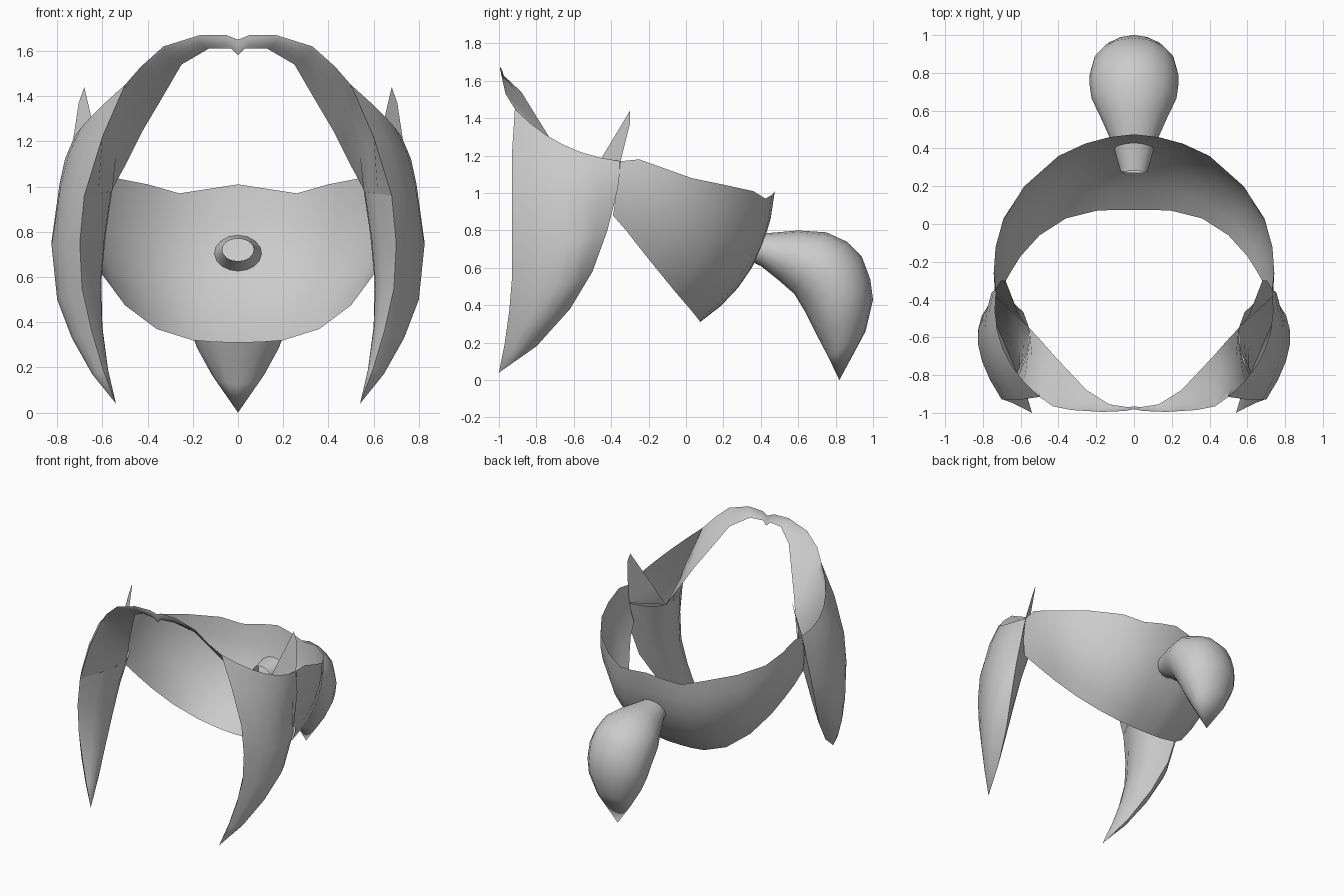
import bpy, bmesh, math
from mathutils import Vector as V

if "Cube" in bpy.data.objects:
    bpy.data.objects.remove(bpy.data.objects["Cube"])


def through(a, m, b, t):
    # quadratic curve passing through a, m, b
    a, m, b = V(a), V(m), V(b)
    return a * (1 - t) * (1 - 2 * t) + m * 4 * t * (1 - t) + b * t * (2 * t - 1)


def loft(name, rings, closed=False, mirror=False, extra=None):
    bm = bmesh.new()
    rows = [[bm.verts.new(p) for p in r] for r in rings]
    n = len(rows[0])
    for r, s in zip(rows, rows[1:]):
        for i in range(n if closed else n - 1):
            j = (i + 1) % n
            bm.faces.new((r[i], r[j], s[j], s[i]))
    if extra:
        bm.faces.new([bm.verts.new(p) for p in extra])
    bmesh.ops.remove_doubles(bm, verts=bm.verts, dist=0.0005)
    bmesh.ops.recalc_face_normals(bm, faces=bm.faces)
    me = bpy.data.meshes.new(name)
    bm.to_mesh(me)
    bm.free()
    ob = bpy.data.objects.new(name, me)
    bpy.context.collection.objects.link(ob)
    if mirror:
        mod = ob.modifiers.new("Mirror", 'MIRROR')
        mod.merge_threshold = 0.001
    bpy.ops.object.select_all(action='DESELECT')
    ob.select_set(True)
    bpy.context.view_layer.objects.active = ob
    bpy.ops.object.shade_smooth_by_angle(angle=math.radians(45))
    return ob


def sheet(rows, n=6):
    return [[through(*r, i / n) for i in range(n + 1)] for r in rows]


def bulged(a, b, push):
    # row from a to b with the middle pushed outwards
    return (a, (V(a) + V(b)) / 2 + V(push), b)


# Back hair: wrap-around band, top edge to bottom edge
band = [
    bulged((0, .475, 1.01), (0, .075, .31), (0, .08, -.055)),
    bulged((.13, .46, .99), (.10, .075, .312), (.01, .08, -.05)),
    bulged((.26, .425, .97), (.20, .07, .32), (.03, .075, -.045)),
    bulged((.40, .36, 1.01), (.36, .03, .37), (.04, .06, -.04)),
    bulged((.58, .20, 1.045), (.50, -.06, .475), (.05, .04, -.03)),
    bulged((.69, .03, 1.08), (.60, -.17, .61), (.04, .02, -.01)),
    bulged((.73, -.11, 1.13), (.65, -.25, .71), (.03, .01, 0)),
    bulged((.74, -.25, 1.18), (.69, -.32, .80), (.02, 0, 0)),
    bulged((.73, -.35, 1.17), (.71, -.39, .88), (.015, 0, 0)),
]
loft("back_hair", sheet(band), mirror=True)

# Ponytail: elliptical sections (lower y, z, upper y, z, half width)
sections = [
    (.27, .67, .28, .77, .07), (.40, .61, .43, .785, .11),
    (.50, .53, .60, .80, .17), (.58, .46, .75, .79, .225),
    (.61, .41, .86, .74, .235), (.64, .36, .94, .66, .235),
    (.67, .30, .985, .54, .225), (.71, .22, 1.0, .43, .195),
    (.76, .125, .96, .26, .125), (.82, 0, .82, 0, 0),
]
tail = []
for y0, z0, y1, z1, w in sections:
    ring = []
    for i in range(16):
        a = math.tau * i / 16
        s = (1 + math.cos(a)) / 2
        ring.append((w * math.sin(a), y0 + (y1 - y0) * s, z0 + (z1 - z0) * s))
    tail.append(ring)
loft("ponytail", tail, closed=True)

# Shared lines of the side lock
tip = (.54, -1.0, .04)
front = [(.68, -.93, .96), (.70, -.93, .75), (.69, -.93, .55),
         (.65, -.945, .37), (.597, -.97, .19), tip]
back = [(.755, -.365, 1.02), (.765, -.42, .80), (.745, -.50, .58),
        (.69, -.62, .38), (.615, -.80, .18), tip]
outer = [(.785, -.65, 1.0), (.825, -.64, .74), (.80, -.70, .50),
         (.735, -.79, .33), (.645, -.89, .17), tip]
inner = [(.555, -.55, .99), (.585, -.62, .79), (.605, -.68, .58),
         (.60, -.77, .38), (.575, -.89, .19), tip]

# Side locks, outer sheet
top_rows = [((.50, -.915, 1.45), (.695, -.66, 1.26), (.73, -.35, 1.17)),
            ((.60, -.93, 1.22), (.75, -.65, 1.14), (.745, -.355, 1.10))]
loft("side_lock_outer", sheet(top_rows + list(zip(front, outer, back))), mirror=True)

# Side locks, inner sheet with the upright spike at its rear top corner
spike = [(.555, -.55, .99), (.61, -.48, 1.14), (.68, -.30, 1.44),
         (.705, -.30, 1.37), (.735, -.35, 1.17), (.755, -.365, 1.02)]
loft("side_lock_inner", sheet(list(zip(front, inner, back))), mirror=True, extra=spike)

# Front hair: arch from the centre parting down to the locks
arch = [
    ((0, -.98, 1.65), (0, -.965, 1.58)),
    ((.05, -.99, 1.67), (.03, -.97, 1.61)),
    ((.17, -.995, 1.67), (.13, -.955, 1.61)),
    ((.33, -.985, 1.62), (.25, -.88, 1.54)),
    ((.43, -.965, 1.53), (.34, -.785, 1.385)),
    ((.50, -.915, 1.45), (.42, -.70, 1.25)),
    ((.60, -.93, 1.22), (.49, -.62, 1.11)),
]
rows = [bulged(a, b, (.01 * min(i, 3), -.005 * min(i, 3), 0)) for i, (a, b) in enumerate(arch)]
mid = through(front[0], inner[0], back[0], .25)
rows.append((front[0], mid, inner[0]))
loft("front_hair", sheet(rows, 4), mirror=True)
